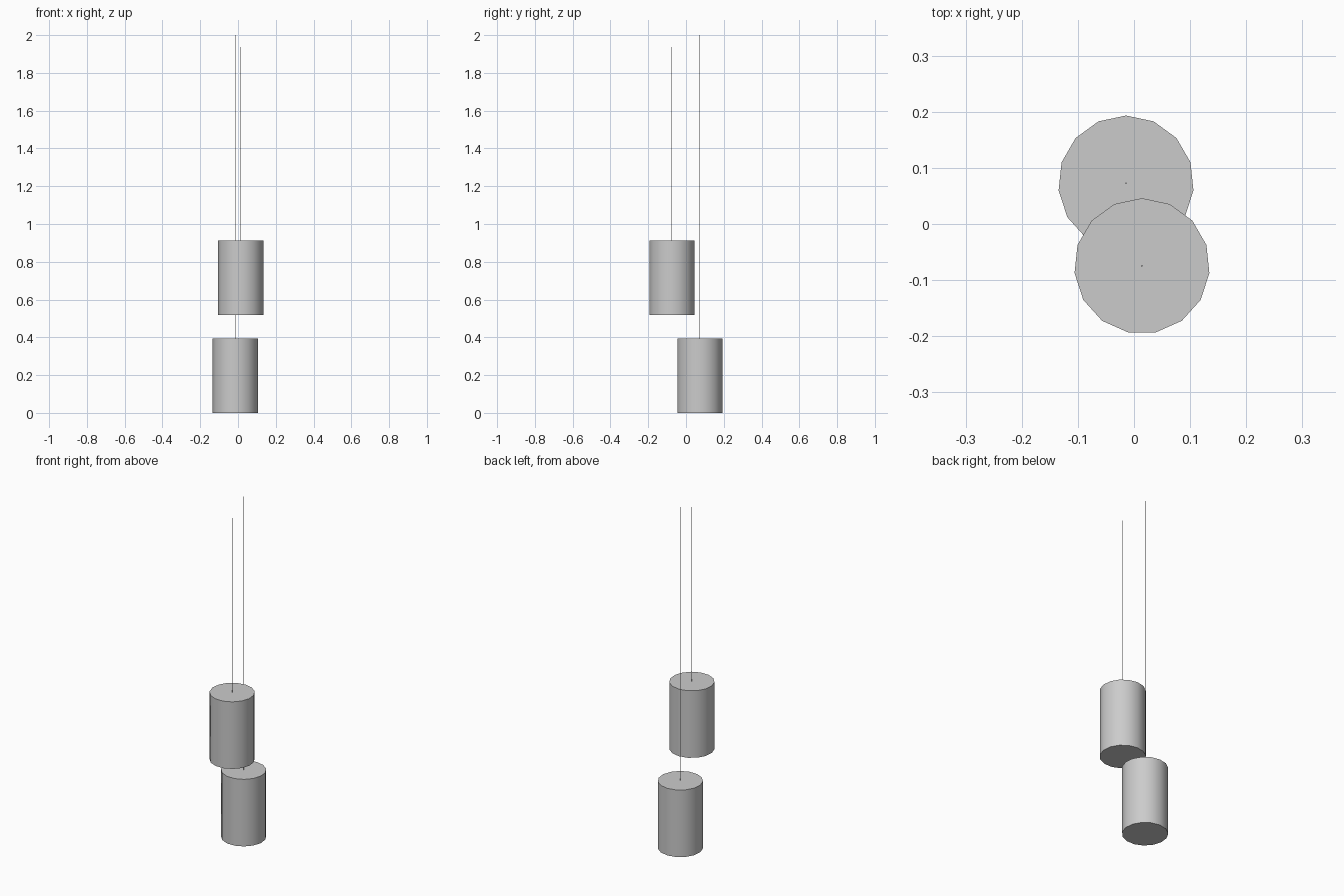
import bpy
import math

if "Cube" in bpy.data.objects:
    bpy.data.objects.remove(bpy.data.objects["Cube"])


def cylinder(name, x, y, radius, z0, z1, sides):
    # First vertex of the primitive points to +y
    bpy.ops.mesh.primitive_cylinder_add(
        vertices=sides, radius=radius, depth=z1 - z0,
        location=(x, y, (z0 + z1) / 2))
    ob = bpy.context.object
    ob.name = name
    bpy.ops.object.shade_smooth_by_angle(angle=math.radians(35))
    return ob


def pendant(name, x, y, bottom, cord_top):
    # 15-sided shade hanging from a thin cord
    top = bottom + 0.394
    cylinder(name + "_shade", x, y, 0.1208, bottom, top, 15)
    cylinder(name + "_cord", x, y, 0.0015, top - 0.002, cord_top, 8)


pendant("lower_back", -0.0142, 0.0725, 0.0, 2.0)
pendant("upper_front", 0.0142, -0.0748, 0.519, 1.937)
